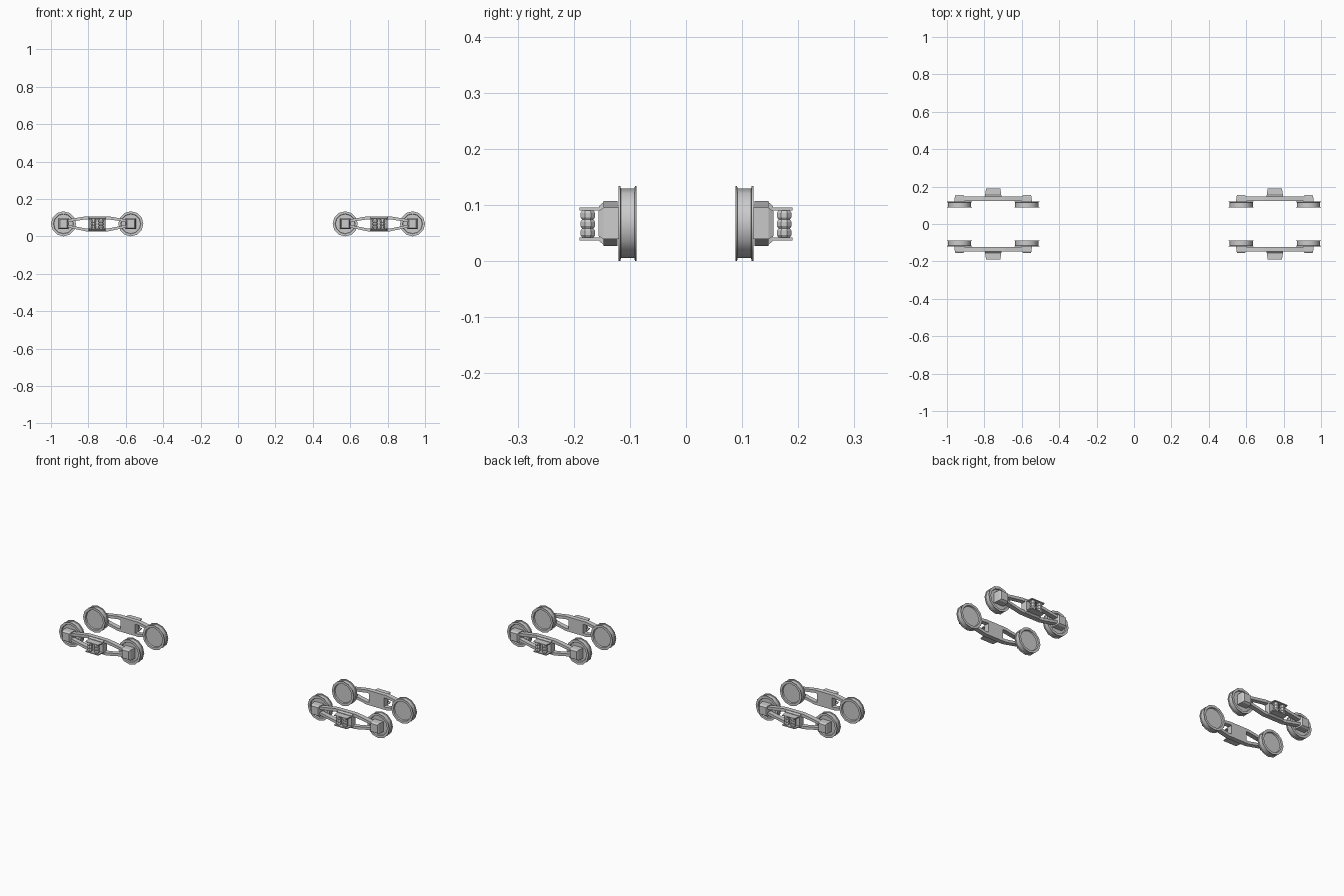
import bpy, bmesh
from math import sin, cos, pi

if "Cube" in bpy.data.objects:
    bpy.data.objects.remove(bpy.data.objects["Cube"])

TRUCKS = (-0.753, 0.753)
AXLE = 0.18      # axle distance from truck centre
ZC = 0.067       # axle height


def finish(name, bm, smooth=False):
    bmesh.ops.recalc_face_normals(bm, faces=bm.faces)
    me = bpy.data.meshes.new(name)
    bm.to_mesh(me)
    bm.free()
    ob = bpy.data.objects.new(name, me)
    bpy.context.collection.objects.link(ob)
    if smooth:
        bpy.ops.object.select_all(action='DESELECT')
        ob.select_set(True)
        bpy.context.view_layer.objects.active = ob
        bpy.ops.object.shade_smooth_by_angle(angle=0.6)
    return ob


def loft(bm, rings):
    """Skin a list of point rings and cap both ends."""
    vs = [[bm.verts.new(p) for p in r] for r in rings]
    n = len(vs[0])
    for a, b in zip(vs, vs[1:]):
        for i in range(n):
            j = (i + 1) % n
            bm.faces.new((a[i], a[j], b[j], b[i]))
    bm.faces.new(vs[0])
    bm.faces.new(vs[-1])


def prism(bm, pts, cx, s, y0, y1):
    """Extrude an x-z outline along y on side s."""
    loft(bm, [[(cx + x, s * y, z) for x, z in pts] for y in (y0, y1)])


def rect(w, z0, z1):
    return [(-w, z0), (w, z0), (w, z1), (-w, z1)]


def box_rings(bm, cx, s, rings):
    """Rectangular loft along y: (y, half width, half height)."""
    loft(bm, [[(cx + x, s * y, z) for x, z in rect(w, ZC - h, ZC + h)]
              for y, w, h in rings])


def wheel(cx, s):
    # spool-shaped rim with thin flanges and recessed disc faces
    prof = [(0.096, 0.052), (0.088, 0.054), (0.088, 0.067), (0.091, 0.067),
            (0.092, 0.062), (0.116, 0.062), (0.117, 0.067), (0.120, 0.067),
            (0.120, 0.054), (0.113, 0.052)]
    bm = bmesh.new()
    loft(bm, [[(cx + r * cos(i * pi / 6), s * y, ZC + r * sin(i * pi / 6))
               for i in range(12)] for y, r in prof])
    finish("wheel", bm, True)


def side_frame(cx, s):
    bm = bmesh.new()
    # arched upper and lower bars
    upper = [(-0.16, 0.090), (-0.06, 0.107), (0.06, 0.107), (0.16, 0.090),
             (0.16, 0.076), (0.06, 0.091), (-0.06, 0.091), (-0.16, 0.076)]
    lower = [(-0.16, 0.048), (-0.06, 0.027), (0.06, 0.027), (0.16, 0.048),
             (0.16, 0.062), (0.06, 0.042), (-0.06, 0.042), (-0.16, 0.062)]
    prism(bm, upper, cx, s, 0.122, 0.147)
    prism(bm, lower, cx, s, 0.122, 0.147)
    # central panel
    box_rings(bm, cx, s, [(0.122, 0.045, 0.038), (0.147, 0.045, 0.038),
                          (0.155, 0.043, 0.031)])
    finish("side_frame", bm)

    # axle boxes with tapered covers
    for d in (-AXLE, AXLE):
        bm = bmesh.new()
        box_rings(bm, cx + d, s, [(0.112, 0.028, 0.028), (0.147, 0.025, 0.028),
                                  (0.156, 0.020, 0.022)])
        finish("axle_box", bm)

    # spring seats
    bm = bmesh.new()
    for z0, z1 in ((0.037, 0.042), (0.090, 0.095)):
        loft(bm, [[(cx + x, s * y, z) for x, z in rect(w, z0, z1)]
                  for y, w in ((0.150, 0.044), (0.190, 0.038))])
    finish("spring_seats", bm)

    # coil springs as ringed columns
    bm = bmesh.new()
    prof = []
    for k in range(3):
        z = 0.042 + k * 0.016
        prof += [(z, 0.011), (z + 0.004, 0.014), (z + 0.012, 0.014),
                 (z + 0.016, 0.011)]
        if k < 2:
            prof.pop()
    for d in (-0.02, 0.02):
        loft(bm, [[(cx + d + r * cos(i * pi / 4 + pi / 8),
                    s * 0.175 + r * sin(i * pi / 4 + pi / 8), z)
                   for i in range(8)] for z, r in prof])
    finish("coil_springs", bm, True)


for c in TRUCKS:
    for s in (-1, 1):
        side_frame(c, s)
        for d in (-AXLE, AXLE):
            wheel(c + d, s)
